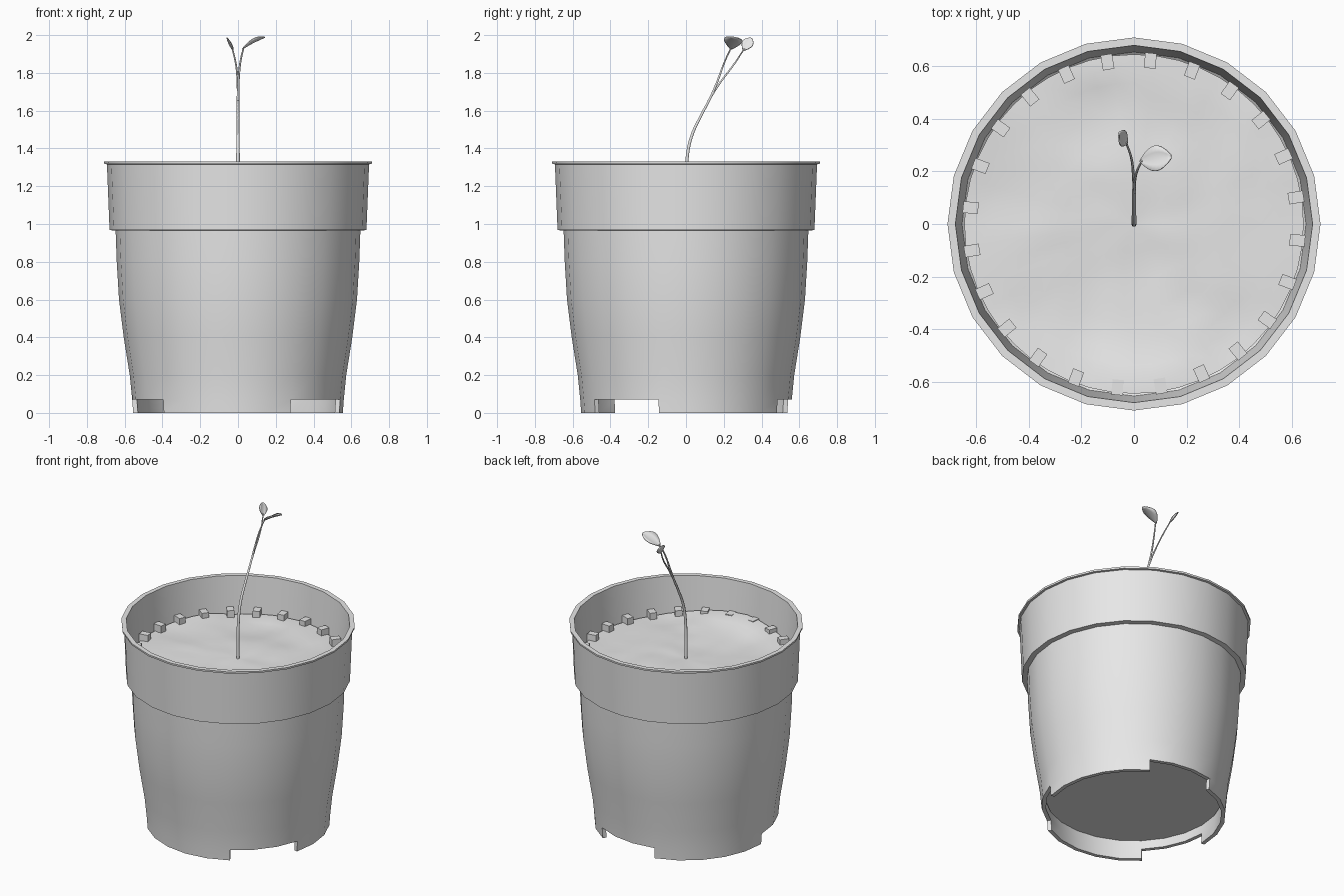
import bpy, bmesh, math
from mathutils import Vector, Matrix, noise

if "Cube" in bpy.data.objects:
    bpy.data.objects.remove(bpy.data.objects["Cube"])

grey = bpy.data.materials.new("plain grey")
grey.diffuse_color = (0.8, 0.8, 0.8, 1)
grey.use_nodes = True
grey.node_tree.nodes["Principled BSDF"].inputs["Base Color"].default_value = grey.diffuse_color
SEG = 24


def finish(name, bm, angle=35):
    bmesh.ops.recalc_face_normals(bm, faces=bm.faces[:])
    me = bpy.data.meshes.new(name)
    bm.to_mesh(me)
    bm.free()
    ob = bpy.data.objects.new(name, me)
    bpy.context.collection.objects.link(ob)
    me.materials.append(grey)
    bpy.ops.object.select_all(action='DESELECT')
    ob.select_set(True)
    bpy.context.view_layer.objects.active = ob
    if angle:
        bpy.ops.object.shade_smooth_by_angle(angle=math.radians(angle))
    return ob


# Pot wall: closed lathe profile, with three notches cut in the foot ring
prof = [(.53, 0), (.555, 0), (.56, .07), (.573, .2), (.605, .4), (.63, .6), (.642, .8), (.648, .965),
        (.68, .968), (.694, 1.316), (.708, 1.318), (.709, 1.33), (.679, 1.33),
        (.654, .99), (.624, .965), (.617, .8), (.605, .6), (.58, .4), (.548, .2), (.535, .07)]
N = len(prof)
bm = bmesh.new()
rings = []
for s in range(SEG):
    a = 2 * math.pi * s / SEG
    rings.append([bm.verts.new((r * math.cos(a), r * math.sin(a), z)) for r, z in prof])
notches = {s for start in (4, 12, 20) for s in range(start, start + 3)}
for s in range(SEG):
    A, B = rings[s], rings[(s + 1) % SEG]
    cut = s in notches
    for j in range(N):
        if cut and j in (0, 1, N - 1):
            continue
        k = (j + 1) % N
        bm.faces.new((A[j], B[j], B[k], A[k]))
    if cut:
        bm.faces.new((A[2], A[N - 1], B[N - 1], B[2]))
    if cut != ((s - 1) % SEG in notches):
        bm.faces.new((A[0], A[1], A[2], A[N - 1]))
finish("pot_wall", bm)

# Raised floor of the pot
bm = bmesh.new()
bmesh.ops.create_cone(bm, cap_ends=True, segments=SEG, radius1=.538, radius2=.545, depth=.03,
                      matrix=Matrix.Translation((0, 0, .145)))
finish("pot_floor", bm)

# Small tabs round the inside of the wall
bm = bmesh.new()
for i in range(24):
    m = (Matrix.Rotation(math.radians(9.3 + 15 * i), 4, 'Z') @ Matrix.Translation((.624, 0, 1.085))
         @ Matrix.Diagonal((.058, .044, .095, 1)))
    bmesh.ops.create_cube(bm, size=1, matrix=m)
finish("inner_tabs", bm, 0)


# Uneven soil surface
def soil_z(x, y):
    h = 1.092 + .018 * noise.noise(Vector((x * 2.6, y * 2.6, 3)))
    h += .008 * noise.noise(Vector((x * 7, y * 7, 8)))
    h += .035 * math.exp(-(x / .25) ** 2 - ((y + .62) / .13) ** 2)
    return h + .015 * math.exp(-((x + .15) / .12) ** 2 - ((y - .56) / .05) ** 2)


bm = bmesh.new()
centre = bm.verts.new((0, 0, soil_z(0, 0)))
prev = None
for i in range(1, 13):
    ring = []
    for s in range(48):
        a = 2 * math.pi * s / 48
        r = .645 * i / 12
        x, y = r * math.cos(a), r * math.sin(a)
        ring.append(bm.verts.new((x, y, soil_z(x, y))))
    for s in range(48):
        t = (s + 1) % 48
        if prev:
            bm.faces.new((prev[s], ring[s], ring[t], prev[t]))
        else:
            bm.faces.new((centre, ring[s], ring[t]))
    prev = ring
finish("soil", bm, 60)


# Stems: tapered tubes along smooth curves
def stem(name, pts, r0, r1):
    cu = bpy.data.curves.new(name, 'CURVE')
    cu.dimensions = '3D'
    cu.bevel_depth = 1
    cu.bevel_resolution = 1
    cu.resolution_u = 5
    cu.use_fill_caps = True
    sp = cu.splines.new('BEZIER')
    sp.bezier_points.add(len(pts) - 1)
    for i, (p, co) in enumerate(zip(sp.bezier_points, pts)):
        p.co = co
        p.handle_left_type = p.handle_right_type = 'AUTO'
        p.radius = r0 + (r1 - r0) * i / (len(pts) - 1)
    cu.materials.append(grey)
    ob = bpy.data.objects.new(name, cu)
    bpy.context.collection.objects.link(ob)


stem("main_stem", [(0, 0, 1.06), (0, .004, 1.33), (0, .028, 1.46), (0, .083, 1.58), (0, .13, 1.67),
                   (.003, .168, 1.76), (.013, .205, 1.86), (.03, .24, 1.935)], .0105, .004)
stem("side_stem", [(0, .118, 1.65), (-.002, .175, 1.74), (-.01, .25, 1.84), (-.03, .31, 1.93)], .006, .004)


# Leaves: cupped, pointed at the stem and rounded at the tip
def leaf(name, base, tip, side, width, bow):
    base, tip = Vector(base), Vector(tip)
    axis = tip - base
    side = Vector(side)
    side = (side - axis.normalized() * side.dot(axis.normalized())).normalized()
    up = axis.normalized().cross(side)
    if up.z < 0:
        up = -up
    bm = bmesh.new()
    rows = []
    for i in range(10):
        t = i / 9
        w = width * (.04 + .96 * math.sin(math.pi * min(t, .985) ** 1.2) ** .75)
        mid = base + axis * t + up * bow * math.sin(math.pi * t)
        rows.append([bm.verts.new(mid + side * w * u + up * .12 * w * (u * u * 4))
                     for u in (-.5, -.25, 0, .25, .5)])
    for a, b in zip(rows, rows[1:]):
        for j in range(4):
            bm.faces.new((a[j], a[j + 1], b[j + 1], b[j]))
    ob = finish(name, bm, 60)
    mod = ob.modifiers.new("thickness", 'SOLIDIFY')
    mod.thickness = .005
    mod.offset = 0


leaf("large_leaf", (.022, .238, 1.925), (.142, .256, 1.988), (0, 1, -.15), .098, .004)
leaf("small_leaf", (-.026, .303, 1.918), (-.058, .345, 1.985), (.35, .75, -.45), .062, -.004)
